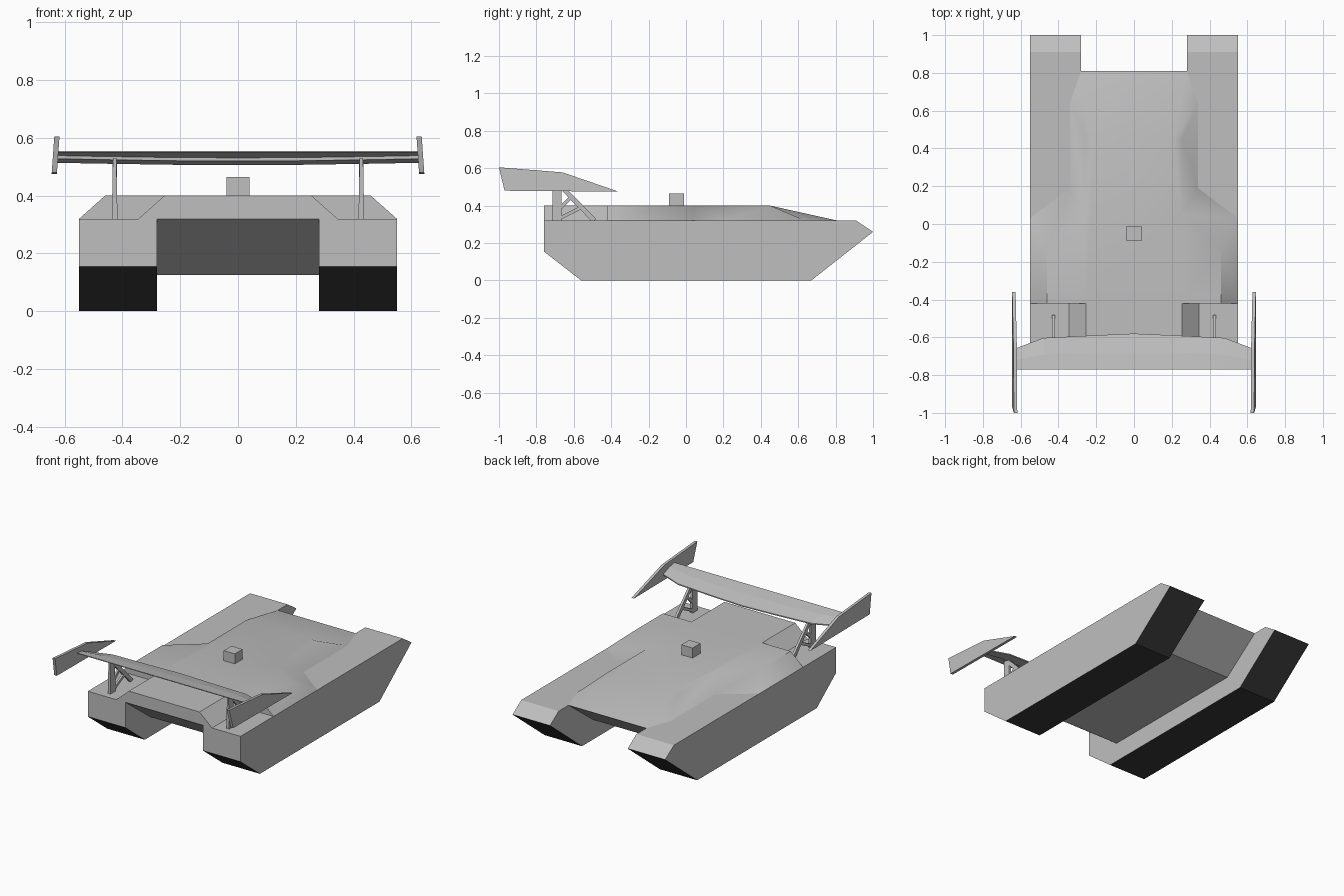
import bpy, bmesh, math
from mathutils import Vector

cube = bpy.data.objects.get("Cube")
if cube:
    bpy.data.objects.remove(cube, do_unlink=True)


def material(name, value):
    m = bpy.data.materials.new(name)
    m.use_nodes = True
    color = (value, value, value, 1)
    m.diffuse_color = color
    m.node_tree.nodes["Principled BSDF"].inputs["Base Color"].default_value = color
    return m


grey = material("hull grey", 0.52)
black = material("tread black", 0.04)


def loft(name, sections, mats=(grey,)):
    """Closed solid through matching rings of points."""
    bm = bmesh.new()
    rings = [[bm.verts.new(p) for p in ring] for ring in sections]
    n = len(rings[0])
    for a, b in zip(rings, rings[1:]):
        for i in range(n):
            j = (i + 1) % n
            bm.faces.new((a[i], a[j], b[j], b[i]))
    bm.faces.new(rings[0])
    bm.faces.new(rings[-1])
    bmesh.ops.recalc_face_normals(bm, faces=bm.faces)
    mesh = bpy.data.meshes.new(name)
    bm.to_mesh(mesh)
    bm.free()
    obj = bpy.data.objects.new(name, mesh)
    bpy.context.collection.objects.link(obj)
    for m in mats:
        mesh.materials.append(m)
    return obj


def prism(name, profile, x0, x1, mats=(grey,)):
    """Side profile of (y, z) points extruded across x."""
    return loft(name, [[(x, y, z) for y, z in profile] for x in (x0, x1)], mats)


def bar(name, start, end, width, x, thick):
    """Flat bar between two (y, z) points."""
    a, b = Vector(start), Vector(end)
    side = (b - a).orthogonal().normalized() * width / 2
    return prism(name, [a + side, b + side, b - side, a - side],
                 x - thick / 2, x + thick / 2)


# Central hull between the track pods, undercut at both ends
prism("central_hull", [(-.76, .32), (-.5, .125), (.55, .125), (.81, .32)], -.28, .28)

# Raised deck: mirrored outlines at the roof and at the base
roof = [(.255, -.76), (.255, -.42), (.46, -.42), (.46, -.12),
        (.255, .05), (.255, .45), (.21, .45)]
base = [(.345, -.76), (.345, -.42), (.55, -.42), (.55, .03),
        (.34, .19), (.34, .64), (.28, .81)]


def outline(half, z):
    return [(x, y, z) for x, y in half] + [(-x, y, z) for x, y in reversed(half)]


deck = loft("raised_deck", [outline(base, .32), outline(roof, .4)])
bpy.ops.object.select_all(action='DESELECT')
deck.select_set(True)
bpy.context.view_layer.objects.active = deck
bpy.ops.object.shade_smooth_by_angle(angle=math.radians(35))

# Small box on the roof
prism("roof_box", [(-.09, .4), (-.01, .4), (-.01, .465), (-.09, .465)], -.04, .04)

pod = [(-.76, .155), (-.56, 0), (.67, 0), (1, .26), (.91, .32), (-.76, .32)]
plate = [(-1, .605), (-.66, .578), (-.36, .475), (-.97, .48)]

for s, side in ((1, "left"), (-1, "right")):
    # Track pod with black underside
    track = prism(side + "_track_pod", pod, s * .28, s * .55, (grey, black))
    for f in track.data.polygons:
        f.material_index = int(f.normal.z < -.3)

    # Wing end plate, leaning slightly outward at the bottom
    def lean(z):
        return (.605 - z) * .07
    loft(side + "_end_plate",
         [[(s * (x + lean(z)), y, z) for y, z in plate] for x in (.618, .636)])

    # Wing support: post and braces
    x = s * .427
    loft(side + "_wing_post",
         [[(x + dx * w, y, z) for dx, y in ((-1, -.715), (1, -.715), (1, -.665), (-1, -.665))]
          for w, z in ((.01, .32), (.006, .53))])
    bar(side + "_long_brace", (-.665, .5), (-.49, .32), .026, x, .015)
    bar(side + "_upper_brace", (-.67, .39), (-.61, .45), .018, x, .013)
    bar(side + "_lower_brace", (-.67, .335), (-.56, .39), .018, x, .013)

# Wing blade: stepped section, swept and raised toward the tips
stations = [(.63, -.66, -.72, .008), (.48, -.603, -.692, .005), (.22, -.59, -.68, .001),
            (0, -.58, -.68, 0)]
stations += [(-x, *rest) for x, *rest in reversed(stations[:-1])]
loft("wing_blade", [[(x, -.77, .555), (x, fold, .538 + up), (x, lead, .513 + up),
                     (x, lead, .506 + up), (x, fold, .52 + up), (x, fold, .531 + up),
                     (x, -.77, .55)]
                    for x, lead, fold, up in stations])
